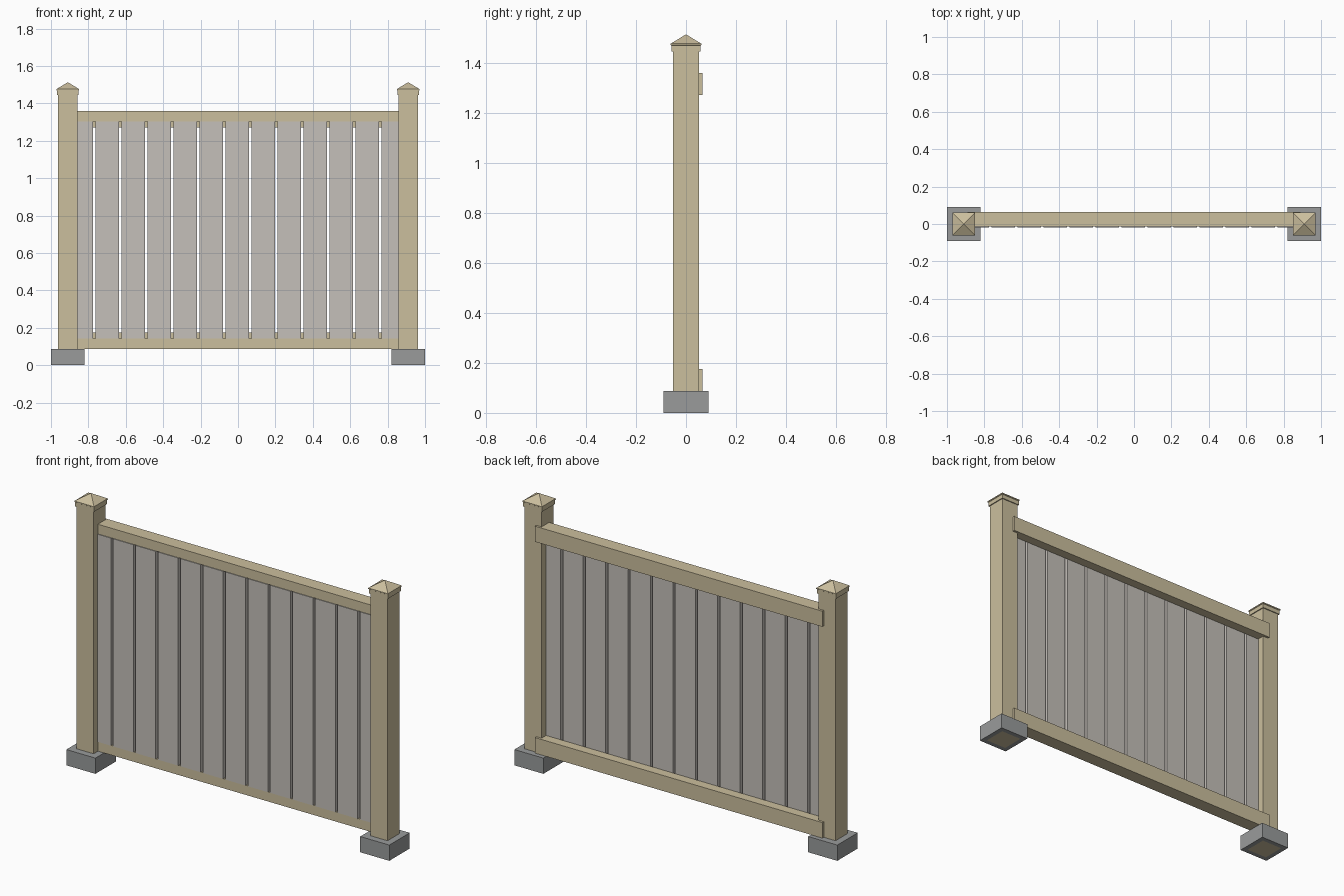
import bpy
import bmesh

old = bpy.data.objects.get("Cube")
if old:
    bpy.data.objects.remove(old, do_unlink=True)


def material(name, color):
    m = bpy.data.materials.new(name)
    m.use_nodes = True
    m.diffuse_color = (*color, 1)
    m.node_tree.nodes["Principled BSDF"].inputs["Base Color"].default_value = (*color, 1)
    return m


TAN = material("tan wood", (0.60, 0.52, 0.34))
PANEL = material("warm grey board", (0.56, 0.53, 0.49))
STONE = material("grey concrete", (0.32, 0.33, 0.33))


def finish(name, bm, *mats):
    bmesh.ops.recalc_face_normals(bm, faces=bm.faces)
    mesh = bpy.data.meshes.new(name)
    bm.to_mesh(mesh)
    bm.free()
    for m in mats:
        mesh.materials.append(m)
    obj = bpy.data.objects.new(name, mesh)
    bpy.context.scene.collection.objects.link(obj)
    return obj


def prism(name, axis, profile, start, end, mat):
    """Extrude a (y, z) or (x, y) profile along x or z."""
    bm = bmesh.new()
    place = (lambda a, b: (start, a, b)) if axis == "x" else (lambda a, b: (a, b, start))
    face = bm.faces.new([bm.verts.new(place(a, b)) for a, b in profile])
    ext = bmesh.ops.extrude_face_region(bm, geom=[face])
    moved = [v for v in ext["geom"] if isinstance(v, bmesh.types.BMVert)]
    step = end - start
    bmesh.ops.translate(bm, verts=moved, vec=(step, 0, 0) if axis == "x" else (0, 0, step))
    return finish(name, bm, mat)


def rect(a0, a1, b0, b1):
    return [(a0, b0), (a1, b0), (a1, b1), (a0, b1)]


def cap(name, x, levels, apex):
    """Stack of square rings closed by a pyramid."""
    bm = bmesh.new()
    rings = [[bm.verts.new((x + a, b, z)) for a, b in rect(-h, h, -h, h)] for h, z in levels]
    bm.faces.new(rings[0])
    tip = bm.verts.new((x, 0, apex))
    for i in range(4):
        j = (i + 1) % 4
        for low, high in zip(rings, rings[1:]):
            bm.faces.new((low[i], low[j], high[j], high[i]))
        bm.faces.new((rings[-1][i], rings[-1][j], tip))
    return finish(name, bm, TAN)


POST_X, POST_H, FOOT_H, FOOT_Z = 0.91, 0.0525, 0.09, 0.088

for side, s in (("left", 1), ("right", -1)):
    x = s * POST_X
    # Post and cap
    prism(side + "_post", "z", rect(x - POST_H, x + POST_H, -POST_H, POST_H), FOOT_Z - 0.02, 1.447, TAN)
    cap(side + "_post_cap", x, [(0.058, 1.445), (0.058, 1.468), (0.061, 1.470), (0.061, 1.476)], 1.513)

    # Footing, with the post end showing in its underside
    bm = bmesh.new()
    bmesh.ops.create_cube(bm, size=1)
    bmesh.ops.scale(bm, verts=bm.verts, vec=(2 * FOOT_H, 2 * FOOT_H, FOOT_Z))
    bmesh.ops.translate(bm, verts=bm.verts, vec=(x, 0, FOOT_Z / 2))
    bottom = min(bm.faces, key=lambda f: f.calc_center_median().z)
    bmesh.ops.inset_region(bm, faces=[bottom], thickness=FOOT_H - POST_H)
    bottom.material_index = 1
    finish(side + "_footing", bm, STONE, TAN)

# Rails, rebated at the front to receive the boards
FRONT, BACK, REBATE = -0.014, 0.065, 0.012
LOW, LOW_LIP, HIGH_LIP, HIGH = 0.088, 0.142, 1.304, 1.358
DEEP = 0.033


def rail(name, outer, lip, inner):
    profile = [(FRONT, outer), (BACK, outer), (BACK, inner), (REBATE, inner), (REBATE, lip), (FRONT, lip)]
    prism(name, "x", profile, -0.89, 0.89, TAN)


rail("bottom_rail", LOW, LOW_LIP, LOW_LIP + DEEP)
rail("top_rail", HIGH, HIGH_LIP, HIGH_LIP - DEEP)

# Upright boards separated by narrow gaps
PITCH, GAP, FIRST, COUNT = 0.139, 0.014, -0.768, 12
gaps = [FIRST + PITCH * i for i in range(COUNT)]
edges = [-0.87] + gaps + [0.87]
for i, (a, b) in enumerate(zip(edges, edges[1:])):
    prism(f"board_{i + 1}", "z", rect(a + GAP / 2, b - GAP / 2, FRONT - 0.004, REBATE), LOW_LIP, HIGH_LIP, PANEL)
